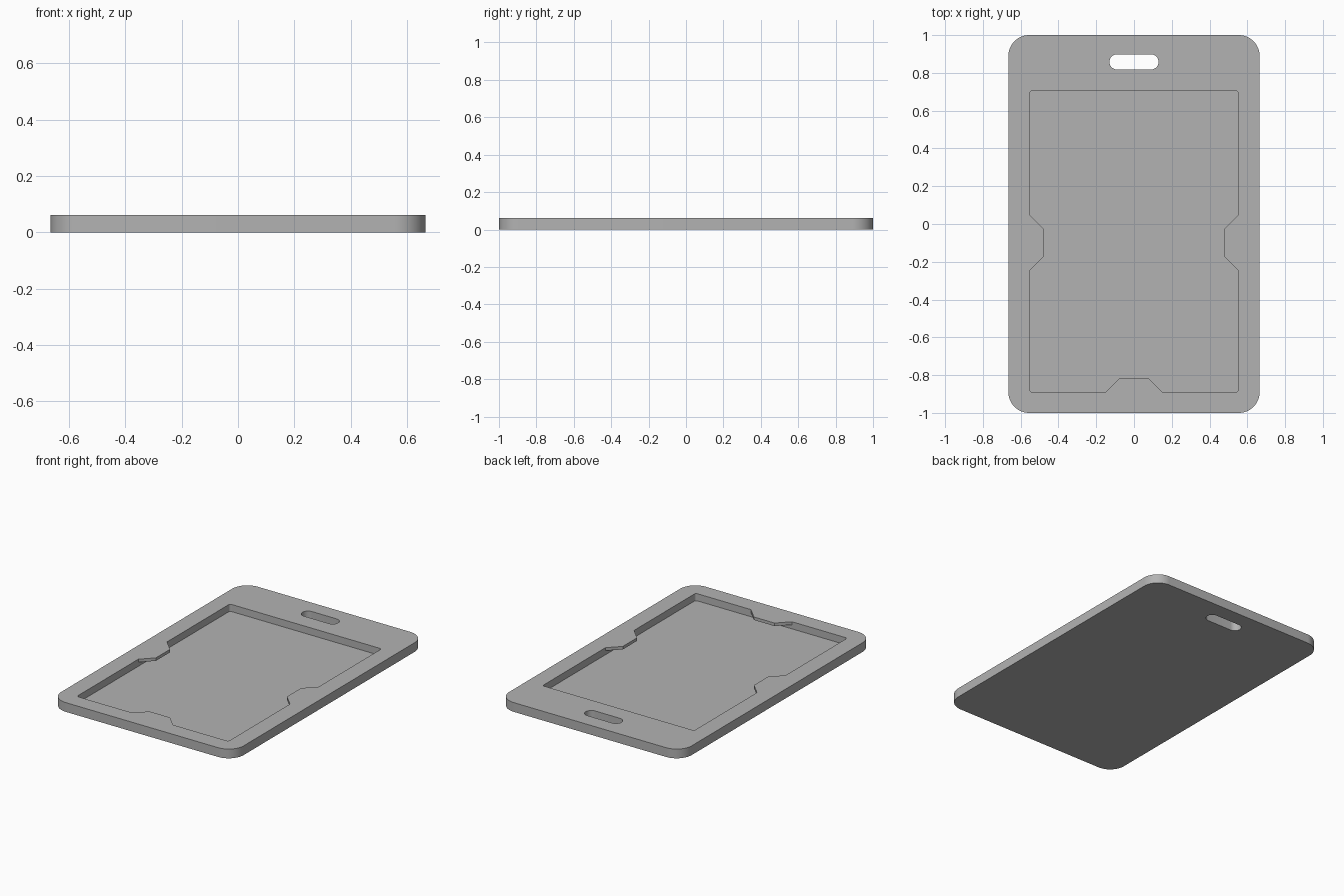
import bpy
import bmesh
from math import cos, sin, pi

default = bpy.data.objects.get("Cube")
if default:
    bpy.data.objects.remove(default)

gray = bpy.data.materials.new("plain gray")
gray.use_nodes = True
gray.diffuse_color = (0.45, 0.45, 0.45, 1)
gray.node_tree.nodes["Principled BSDF"].inputs["Base Color"].default_value = gray.diffuse_color

HEIGHT, FLOOR, LIP = 0.061, 0.014, 0.041


def rounded(x0, x1, y0, y1, r, steps):
    """Counter-clockwise rounded rectangle, starting at the upper right corner."""
    centres = [(x1 - r, y1 - r), (x0 + r, y1 - r), (x0 + r, y0 + r), (x1 - r, y0 + r)]
    return [(cx + r * cos((q + s / steps) * pi / 2), cy + r * sin((q + s / steps) * pi / 2))
            for q, (cx, cy) in enumerate(centres) for s in range(steps + 1)]


def prism(name, outline, z0, z1):
    bm = bmesh.new()
    face = bm.faces.new([bm.verts.new((x, y, z0)) for x, y in outline])
    top = bmesh.ops.extrude_face_region(bm, geom=[face])["geom"]
    bmesh.ops.translate(bm, vec=(0, 0, z1 - z0),
                        verts=[v for v in top if isinstance(v, bmesh.types.BMVert)])
    bmesh.ops.recalc_face_normals(bm, faces=bm.faces)
    mesh = bpy.data.meshes.new(name)
    bm.to_mesh(mesh)
    bm.free()
    mesh.materials.append(gray)
    obj = bpy.data.objects.new(name, mesh)
    bpy.context.collection.objects.link(obj)
    return obj


# Card holder body
body = prism("card_holder_body", rounded(-0.665, 0.665, -1, 1, 0.11, 16), 0, HEIGHT)

# Pocket outline, and the narrower opening that leaves three thin retaining tabs
pocket = rounded(-0.553, 0.553, -0.89, 0.705, 0.015, 5)
corner = len(pocket) // 4
side_tab = [(0.553, 0.05), (0.478, -0.025), (0.478, -0.173), (0.553, -0.248)]
left_tab = [(-x, y) for x, y in side_tab]
bottom_tab = [(-0.15, -0.89), (-0.075, -0.815), (0.075, -0.815), (0.15, -0.89)]
opening = (pocket[:2 * corner] + left_tab + pocket[2 * corner:3 * corner]
           + bottom_tab + pocket[3 * corner:] + side_tab[::-1])

cutters = [
    prism("pocket_cutter", pocket, FLOOR, LIP),
    prism("opening_cutter", opening, (FLOOR + LIP) / 2, 0.1),
    prism("strap_slot_cutter", rounded(-0.13, 0.13, 0.818, 0.898, 0.0399, 10), -0.1, 0.2),
]

# Cut the pocket, the opening and the strap slot
bpy.ops.object.select_all(action="DESELECT")
body.select_set(True)
bpy.context.view_layer.objects.active = body
for cutter in cutters:
    mod = body.modifiers.new(cutter.name, "BOOLEAN")
    mod.operation = "DIFFERENCE"
    mod.solver = "EXACT"
    mod.object = cutter
    bpy.ops.object.modifier_apply(modifier=mod.name)
for cutter in cutters:
    bpy.data.objects.remove(cutter)

bpy.ops.object.shade_smooth_by_angle(angle=pi / 6)
